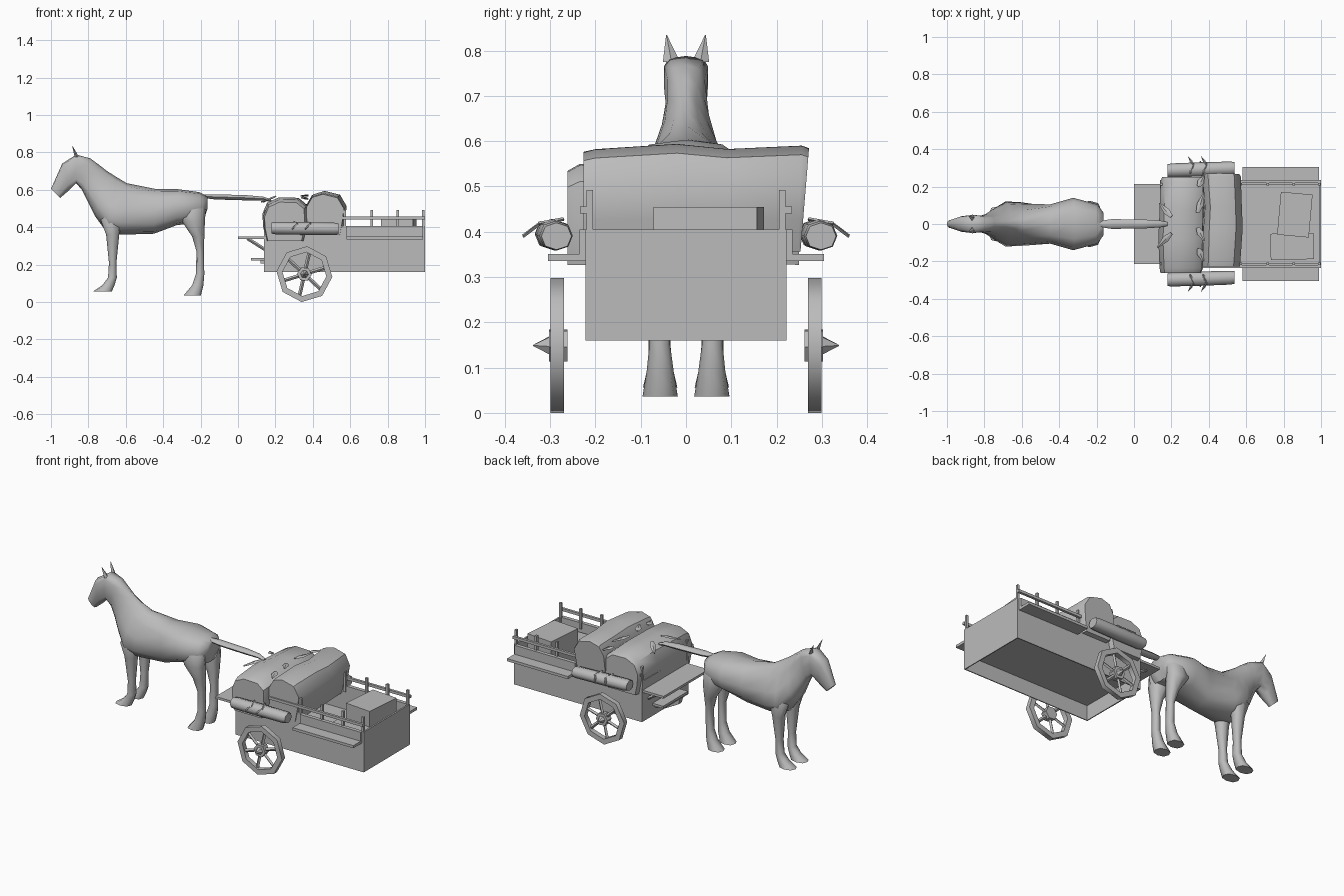
import bpy, bmesh, math
from mathutils import Vector, Matrix

if "Cube" in bpy.data.objects:
    bpy.data.objects.remove(bpy.data.objects["Cube"])

grey = bpy.data.materials.new("plain grey")
grey.diffuse_color = (0.5, 0.5, 0.5, 1)
grey.use_nodes = True
grey.node_tree.nodes["Principled BSDF"].inputs["Base Color"].default_value = grey.diffuse_color


def finish(name, bm, smooth=None):
    bmesh.ops.recalc_face_normals(bm, faces=bm.faces[:])
    me = bpy.data.meshes.new(name)
    bm.to_mesh(me)
    bm.free()
    me.materials.append(grey)
    ob = bpy.data.objects.new(name, me)
    bpy.context.collection.objects.link(ob)
    if smooth:
        bpy.ops.object.select_all(action='DESELECT')
        ob.select_set(True)
        bpy.context.view_layer.objects.active = ob
        bpy.ops.object.shade_smooth_by_angle(angle=math.radians(smooth))
    return ob


def sink(bm, sign, wall, depth):
    # hollow out the top (sign 1) or bottom (sign -1) face
    bm.normal_update()
    face = max(bm.faces, key=lambda f: sign * f.calc_center_median().z)
    bmesh.ops.inset_region(bm, faces=[face], thickness=wall)
    lip = bmesh.ops.extrude_face_region(bm, geom=[face])
    bmesh.ops.delete(bm, geom=[face], context='FACES_ONLY')
    moved = [v for v in lip["geom"] if isinstance(v, bmesh.types.BMVert)]
    bmesh.ops.translate(bm, vec=(0, 0, -sign * depth), verts=moved)


def box(name, x0, x1, y0, y1, z0, z1, turn=0, sinks=()):
    bm = bmesh.new()
    bmesh.ops.create_cube(bm, size=1)
    bmesh.ops.scale(bm, vec=(x1 - x0, y1 - y0, z1 - z0), verts=bm.verts)
    bmesh.ops.rotate(bm, matrix=Matrix.Rotation(turn, 3, 'Z'), verts=bm.verts)
    bmesh.ops.translate(bm, vec=((x0 + x1) / 2, (y0 + y1) / 2, (z0 + z1) / 2), verts=bm.verts)
    for s in sinks:
        sink(bm, *s)
    return finish(name, bm)


def loft(name, rings, smooth=50):
    bm = bmesh.new()
    rows = [[bm.verts.new(p) for p in r] for r in rings]
    n = len(rows[0])
    for a, b in zip(rows, rows[1:]):
        for i in range(n):
            bm.faces.new((a[i], a[(i + 1) % n], b[(i + 1) % n], b[i]))
    bm.faces.new(rows[0])
    bm.faces.new(rows[-1])
    return finish(name, bm, smooth)


def oval(centre, u, v, n=10, power=0.8, egg=0):
    # rounded ring spanned by two half axes; egg narrows the side towards v
    c, u, v = Vector(centre), Vector(u), Vector(v)
    ring = []
    for i in range(n):
        a = math.tau * i / n
        cs, sn = (math.copysign(abs(t) ** power, t) for t in (math.cos(a), math.sin(a)))
        ring.append(c + u * cs * (1 - egg * sn) + v * sn)
    return ring


def blade(name, a, b, width):
    # thin pointed strip between two points
    a, b = Vector(a), Vector(b)
    d = (b - a).normalized()
    s = d.cross(Vector((0, 0, 1))).normalized() * width
    t = s.cross(d).normalized() * 0.004
    return loft(name, [oval(a + (b - a) * f, s * k, t, 4, 1)
                       for f, k in ((0, 0.5), (0.4, 1), (1, 0.2))], None)


# horse trunk, neck and head: top x, top z, bottom x, bottom z, half width, egg, corner power
trunk = [(-.163, .565, -.163, .50, .06, 0, .8), (-.205, .587, -.185, .43, .105, 0, .8),
         (-.32, .603, -.33, .41, .14, 0, .8), (-.445, .605, -.45, .365, .105, 0, .8),
         (-.595, .635, -.62, .36, .108, .45, .9), (-.65, .668, -.70, .37, .105, .6, .95),
         (-.70, .70, -.765, .46, .073, .5, .9), (-.745, .735, -.805, .54, .053, .25, .8),
         (-.79, .768, -.835, .60, .045, 0, .65), (-.865, .788, -.865, .635, .048, -.12, .5),
         (-.94, .74, -.90, .60, .042, 0, .7), (-1, .605, -.95, .557, .022, 0, .8)]
loft("horse_body", [oval(((tx + bx) / 2, 0, (tz + bz) / 2), (0, w, 0),
                         ((tx - bx) / 2, 0, (tz - bz) / 2), 12, p, e)
                    for tx, tz, bx, bz, w, e, p in trunk], 60)

# legs: z, front x, back x, centre y, half width
fore = [(.50, -.70, -.63, .06, .03), (.44, -.735, -.615, .067, .044), (.36, -.705, -.635, .066, .036),
        (.21, -.69, -.65, .06, .023), (.13, -.695, -.648, .058, .025), (.09, -.725, -.66, .057, .03),
        (.056, -.775, -.675, .057, .038)]
hind = [(.55, -.27, -.20, .06, .03), (.50, -.32, -.172, .068, .046), (.43, -.30, -.177, .072, .052),
        (.35, -.245, -.18, .066, .036), (.27, -.222, -.183, .06, .025), (.15, -.225, -.18, .058, .023),
        (.09, -.245, -.185, .057, .03), (.036, -.29, -.198, .057, .039)]
for side, s in (("left", 1), ("right", -1)):
    for kind, prof in (("front", fore), ("hind", hind)):
        loft(f"horse_{kind}_leg_{side}",
             [oval(((a + b) / 2, s * y, z), ((b - a) / 2, 0, 0), (0, w, 0), 8) for z, a, b, y, w in prof], 60)
    loft(f"horse_ear_{side}", [oval((-.862, s * .032, .775), (.012, 0, 0), (0, .019, 0), 4, 1),
                               oval((-.885, s * .043, .834), (.001, 0, 0), (0, .001, 0), 4, 1)], None)

# tail stretched back over the load
loft("horse_tail", [oval((x, 0, z), (0, w, 0), (0, 0, h), 6, 1) for x, z, w, h in
                    ((-.19, .565, .015, .01), (-.12, .562, .026, .016), (.05, .557, .024, .016),
                     (.14, .552, .018, .012), (.18, .54, .01, .006))])

# cart box hollow above and below its floor, driver board, step, cargo
box("cart_box", .14, 1, -.222, .222, .16, .405, sinks=((1, .014, .143), (-1, .008, .09)))
box("driver_board", 0, .15, -.215, .215, .337, .351)
box("step", .07, .145, -.12, .12, .222, .236)
box("step_support", .12, .145, -.1, .1, .205, .222)
box("crate", .775, .945, -.065, .165, .262, .455, turn=-.09)
box("flat_parcel", .73, .96, -.19, -.05, .262, .36, turn=.02)


def wheel(name, s):
    # octagonal rim, six spokes, hub and pointed cap
    c, y = Vector((.355, 0, .149)), .284 * s

    def ring(r, yy, n=8):
        return [c + Vector((r * math.cos(a), yy, r * math.sin(a)))
                for a in (math.tau * i / n - .1 for i in range(n))]
    bm = bmesh.new()
    loops = [[bm.verts.new(p) for p in ring(r, y + d)]
             for r, d in ((.15, -.015), (.15, .015), (.118, .015), (.118, -.015))]
    for k in range(4):
        a, b = loops[k], loops[(k + 1) % 4]
        for i in range(8):
            bm.faces.new((a[i], a[(i + 1) % 8], b[(i + 1) % 8], b[i]))
    finish(name + "_rim", bm, 50)
    for i in range(6):
        a = math.tau * i / 6 + .3
        d = Vector((math.cos(a), 0, math.sin(a)))
        t = Vector((-d.z, 0, d.x)) * .01
        loft(f"{name}_spoke_{i}", [oval(c + d * r + Vector((0, y, 0)), t, (0, .008, 0), 4, 1)
                                   for r in (.02, .118)], None)
    loft(name + "_hub", [ring(.039, s * .262, 6), ring(.039, s * .302, 6)], None)
    loft(name + "_cap", [ring(.024, s * .298, 6), ring(.001, s * .338, 6)], None)


for side, s in (("left", 1), ("right", -1)):
    def sided(name, x0, x1, ya, yb, z0, z1):
        box(f"{name}_{side}", x0, x1, min(s * ya, s * yb), max(s * ya, s * yb), z0, z1)
    wheel(f"wheel_{side}", s)
    # rails and posts
    sided("rail", .14, 1, .219, .234, .44, .456)
    for i, x in enumerate((.145, .28, .425, .57, .715, .855, .99)):
        sided(f"post_{i}", x - .007, x + .007, .205, .22, .37, .492)
    # side shelf and its backing plank
    sided("shelf", .58, .988, .222, .305, .335, .351)
    sided("shelf_plank", .58, .988, .219, .235, .35, .405)
    # diagonal braces under the driver board
    loft(f"board_brace_{side}", [oval((x, s * .16, z), (0, .008, 0), (.004, 0, .008), 4, 1)
                                 for x, z in ((.05, .34), (.145, .28))], None)
    # bedroll with loose strap ends
    loft(f"bedroll_{side}", [oval((x, s * .292 + dy, z), (0, .037 * k, 0), (0, 0, .033 * k), 8, .9)
                             for x, z, k, dy in ((.178, .396, .9, -.006), (.2, .395, 1, -.005),
                                                 (.36, .393, 1.03, 0), (.515, .391, 1, .005),
                                                 (.537, .39, .9, .006))], 50)
    for i, x in enumerate((.30, .37)):
        blade(f"strap_end_{i}_{side}", (x, s * .27, .428), (x + .02, s * .325, .418), .008)
        blade(f"strap_tip_{i}_{side}", (x + .015, s * .32, .42), (x - .01, s * .36, .39), .007)


def bundle(name, prof, ys):
    # softly sagging load: profile in x, z swept across the cart, ends leaning by the last value
    cx = sum(p[0] for p in prof) / len(prof)
    loft(name, [[Vector((cx + (x - cx) * k + dx, y + lean * (z - .57), .40 + (z - .40) * k + dz))
                 for x, z in prof] for y, k, dx, dz, lean in ys], 40)


bundle("front_bundle", [(.15, .33), (.135, .40), (.13, .47), (.155, .53), (.22, .56), (.32, .557),
                        (.365, .52), (.37, .42), (.35, .33)],
       [(-.262, .9, 0, -.01, 0), (-.235, .97, .003, -.006, 0), (-.08, 1, 0, 0, 0), (.08, .99, .006, 0, 0),
        (.225, .97, .008, -.005, 0), (.25, .9, .008, -.01, 0)])
bundle("rear_bundle", [(.385, .355), (.365, .43), (.37, .52), (.40, .572), (.46, .59), (.54, .57),
                       (.575, .51), (.565, .43), (.55, .355)],
       [(-.226, .97, -.006, -.008, 0), (-.2, .98, -.004, -.004, 0), (-.02, 1.02, .004, 0, 0),
        (.09, .96, .006, 0, 0), (.255, 1, -.004, 0, .03), (.27, .97, -.006, 0, .08)])

# loose tie ends on the front bundle
for i, (a, b) in enumerate([((.20, .04, .565), (.135, .11, .535)), ((.20, -.05, .565), (.125, -.125, .535)),
                            ((.34, .06, .567), (.375, .17, .567)), ((.34, -.02, .567), (.375, -.09, .572)),
                            ((.345, .20, .555), (.375, .26, .55)), ((.345, -.13, .56), (.37, -.2, .555))]):
    blade(f"tie_end_{i}", a, b, .018)
